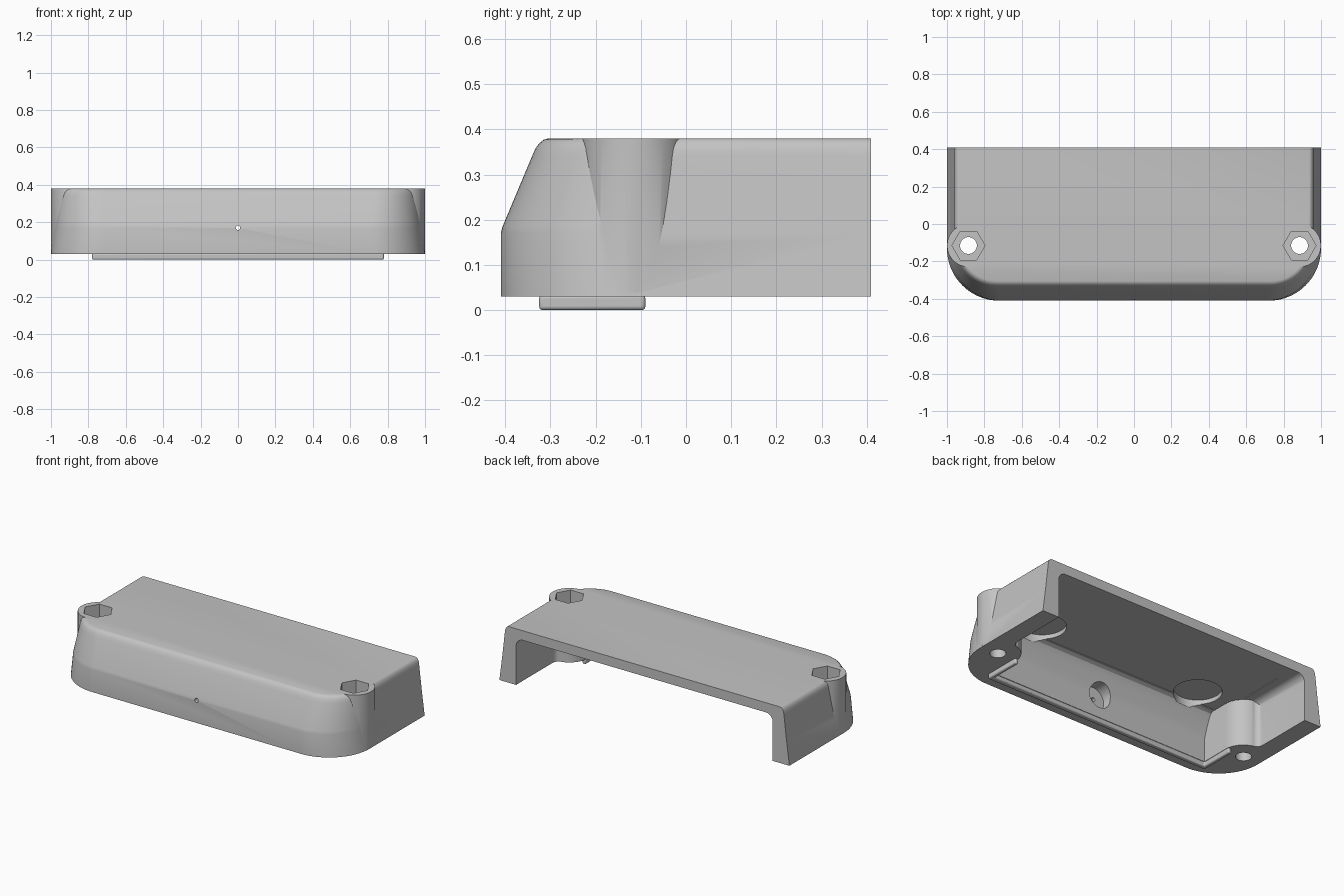
import bpy, bmesh
from math import sin, cos, pi, radians
from mathutils import Vector, Matrix

if "Cube" in bpy.data.objects:
    bpy.data.objects.remove(bpy.data.objects["Cube"])

BOSS_X, BOSS_Y = 0.885, -0.115
BASE, TOP, CEILING = 0.03, 0.38, 0.32

grey = bpy.data.materials.new("plain_grey")
grey.use_nodes = True
grey.diffuse_color = (0.55, 0.55, 0.55, 1)
grey.node_tree.nodes["Principled BSDF"].inputs["Base Color"].default_value = (0.55, 0.55, 0.55, 1)


def loft(name, rings):
    """Closed solid through rings with equal point counts."""
    bm = bmesh.new()
    loops = [[bm.verts.new(p) for p in ring] for ring in rings]
    n = len(loops[0])
    for a, b in zip(loops, loops[1:]):
        for i in range(n):
            j = (i + 1) % n
            bm.faces.new((a[i], a[j], b[j], b[i]))
    bm.faces.new(loops[0][::-1])
    bm.faces.new(loops[-1])
    bmesh.ops.recalc_face_normals(bm, faces=bm.faces)
    mesh = bpy.data.meshes.new(name)
    bm.to_mesh(mesh)
    bm.free()
    mesh.materials.append(grey)
    ob = bpy.data.objects.new(name, mesh)
    bpy.context.collection.objects.link(ob)
    return ob


def prism(name, outline, lo, hi, axis="z"):
    place = {"x": lambda a, b, h: (h, a, b),
             "y": lambda a, b, h: (a, h, b),
             "z": lambda a, b, h: (a, b, h)}[axis]
    return loft(name, [[place(a, b, h) for a, b in outline] for h in (lo, hi)])


def circle(cx, cy, r, n=48):
    return [(cx + r * cos(2 * pi * i / n), cy + r * sin(2 * pi * i / n)) for i in range(n)]


def arc(cx, cy, r, start, end, n=12):
    angles = [radians(start + (end - start) * i / n) for i in range(n + 1)]
    return [(cx + r * cos(a), cy + r * sin(a)) for a in angles]


def box(x, y0, y1):
    return [(-x, y0), (x, y0), (x, y1), (-x, y1)]


def mirrored(half):
    """Outline made from its +x half and the mirror image of it."""
    return half + [(-x, y) for x, y in reversed(half)]


def combine(target, tool, operation):
    mod = target.modifiers.new(operation, "BOOLEAN")
    mod.operation = operation
    mod.solver = "EXACT"
    mod.object = tool
    bpy.ops.object.select_all(action="DESELECT")
    bpy.context.view_layer.objects.active = target
    target.select_set(True)
    bpy.ops.object.modifier_apply(modifier=mod.name)
    bpy.data.objects.remove(tool)


def body_ring(z, width, front, radius):
    half = arc(width - radius, front + radius, radius, -90, 0, 20) + [(width, 0.41)]
    return [(x, y, z) for x, y in mirrored(half)]


# Outer body: tapered sides, sloped front and softened top edge
shell = loft("cover_shell", [
    body_ring(BASE, 1.0, -0.41, 0.28),
    body_ring(0.17, 0.982, -0.41, 0.275),
    body_ring(0.185, 0.98, -0.406, 0.272),
    body_ring(0.34, 0.962, -0.341, 0.235),
    body_ring(0.358, 0.959, -0.333, 0.23),
    body_ring(0.370, 0.953, -0.324, 0.222),
    body_ring(0.377, 0.946, -0.315, 0.215),
    body_ring(TOP, 0.937, -0.305, 0.207)])

# Screw bosses at the front corners
for side in (-1, 1):
    combine(shell, prism("boss", circle(side * BOSS_X, BOSS_Y, 0.1145, 64), 0.04, TOP), "UNION")

# Cavity: plan outline limited by a front slope and rounded ceiling edges
plan = [(0.755, -0.295)] + arc(BOSS_X, BOSS_Y, 0.13, 180, 108) + \
       arc(0.845, 0.05, 0.04, -90, 0, 6) + [(0.885, 0.6)]
cavity = prism("cavity", mirrored(plan), -0.1, 0.5)
slope = [(-0.295, -0.2), (-0.295, 0.17), (-0.285, 0.205), (-0.255, 0.285),
         (-0.24, 0.31), (-0.22, CEILING), (0.7, CEILING), (0.7, -0.2)]
combine(cavity, prism("slope_limit", slope, -1.2, 1.2, "x"), "INTERSECT")
arch = [(0.8855, -0.3)] + arc(0.8355, CEILING - 0.0495, 0.05, 0, 90, 8)
combine(cavity, prism("arch_limit", mirrored(arch), -0.8, 0.8, "y"), "INTERSECT")
combine(shell, cavity, "DIFFERENCE")

# Shallow panel and two round pockets in the ceiling
combine(shell, prism("panel_cut", box(0.8, -0.21, 0.28), 0.3195, 0.324), "DIFFERENCE")
for side in (-1, 1):
    combine(shell, prism("pocket_cut", circle(side * 0.56, -0.12, 0.135), 0.3, 0.35), "DIFFERENCE")

# Hexagonal sockets above round screw holes
for side in (-1, 1):
    x = side * BOSS_X
    combine(shell, prism("hex_cut", circle(x, BOSS_Y, 0.088, 6), 0.22, 0.5), "DIFFERENCE")
    combine(shell, prism("screw_cut", circle(x, BOSS_Y, 0.045, 32), -0.1, 0.25), "DIFFERENCE")

# Indicator pinhole with a wider seat on the inside
combine(shell, prism("seat_cut", circle(0, 0.17, 0.075), -0.35, -0.2, "y"), "DIFFERENCE")
combine(shell, prism("pinhole_cut", circle(0, 0.17, 0.012, 20), -0.6, -0.2, "y"), "DIFFERENCE")

# Locating lip under the front of the cavity
lip_half = [(0.78, -0.325), (0.78, -0.09), (0.756, -0.09), (0.756, -0.296)]
lip = prism("locating_lip", mirrored(lip_half), 0.0, 0.034)
bevel = lip.modifiers.new("soft_edges", "BEVEL")
bevel.width = 0.008
bevel.segments = 3

for ob in (shell, lip):
    bpy.ops.object.select_all(action="DESELECT")
    bpy.context.view_layer.objects.active = ob
    ob.select_set(True)
    bpy.ops.object.shade_smooth_by_angle(angle=radians(28))
